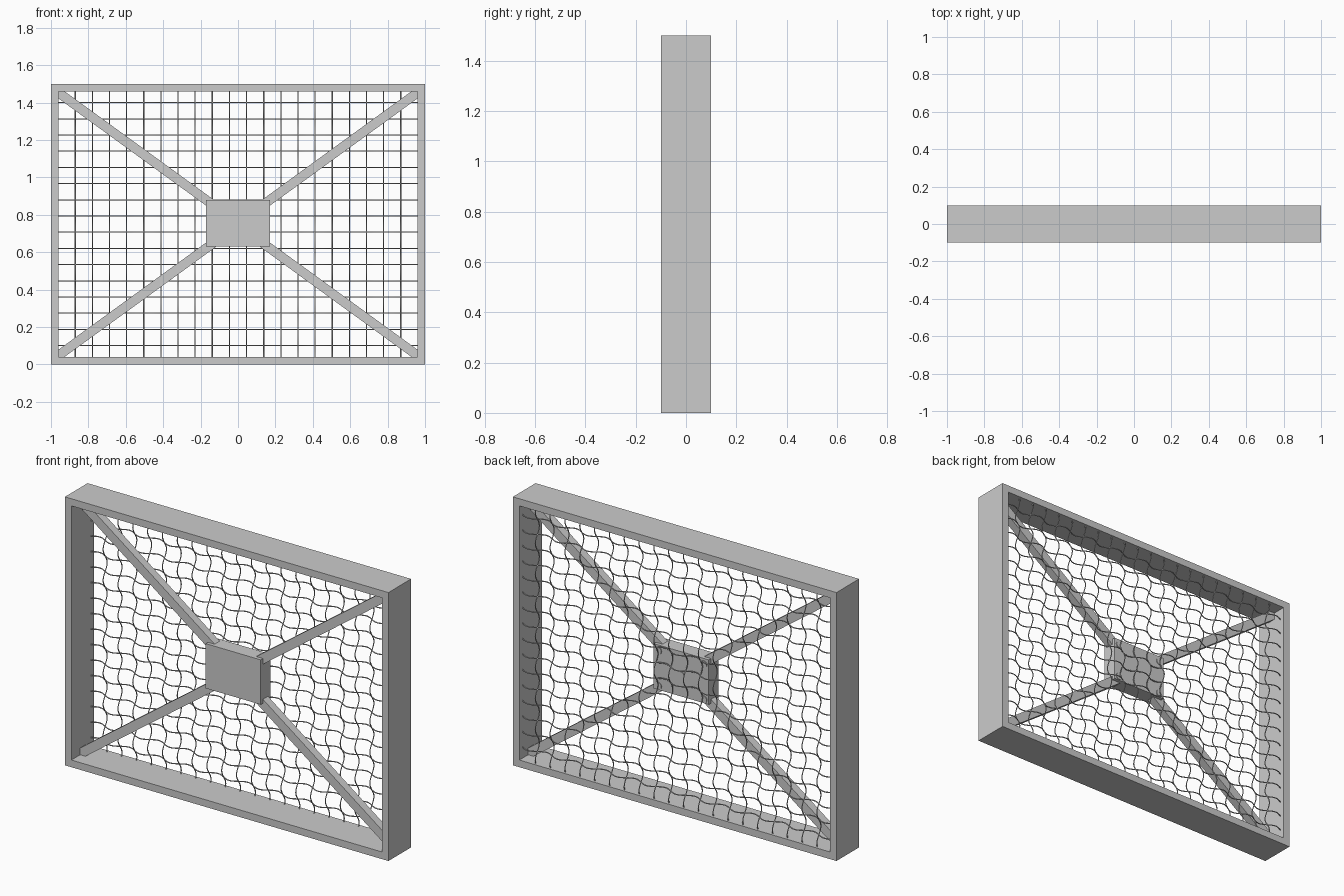
import bpy, math
from mathutils import Vector

cube = bpy.data.objects.get("Cube")
if cube:
    bpy.data.objects.remove(cube, do_unlink=True)

grey = bpy.data.materials.new("light grey")
grey.use_nodes = True
grey.diffuse_color = (0.6, 0.6, 0.6, 1)
grey.node_tree.nodes["Principled BSDF"].inputs["Base Color"].default_value = (0.6, 0.6, 0.6, 1)

W, H, DEPTH, WALL = 2.0, 1.5, 0.2, 0.04
MID = H / 2


def box(name, loc, size, angle=0):
    bpy.ops.mesh.primitive_cube_add(size=1, location=loc, rotation=(0, angle, 0))
    ob = bpy.context.object
    ob.name = name
    ob.scale = size
    ob.data.materials.append(grey)


# Frame: one rectangular ring with a square section
outer = [(-W / 2, 0), (W / 2, 0), (W / 2, H), (-W / 2, H)]
inner = [(x - math.copysign(WALL, x), z + (WALL if z == 0 else -WALL)) for x, z in outer]
verts = [(x, y, z) for y in (-DEPTH / 2, DEPTH / 2) for x, z in outer + inner]
faces = []
for i in range(4):
    j = (i + 1) % 4
    faces += [(i, j, j + 4, i + 4), (i + 8, i + 12, j + 12, j + 8),
              (i, i + 8, j + 8, j), (i + 4, j + 4, j + 12, i + 12)]
mesh = bpy.data.meshes.new("frame")
mesh.from_pydata(verts, [], faces)
mesh.materials.append(grey)
bpy.context.collection.objects.link(bpy.data.objects.new("frame", mesh))

# Centre housing with five bolt heads on its back
box("centre_box", (0, 0, MID + 0.005), (0.34, 0.085, 0.25))
for i, (x, z) in enumerate([(0, 0), (1, 1), (1, -1), (-1, 1), (-1, -1)]):
    bpy.ops.mesh.primitive_cylinder_add(
        vertices=16, radius=0.02, depth=0.02,
        location=(x * 0.14, 0.037, MID + z * 0.098), rotation=(math.pi / 2, 0, 0))
    bolt = bpy.context.object
    bolt.name = f"bolt_{i + 1}"
    bolt.data.materials.append(grey)
    bpy.ops.object.shade_smooth_by_angle()

# Diagonal struts from the housing into the frame corners
for side, sx in (("left", 1), ("right", -1)):
    for level, sz in (("upper", 1), ("lower", -1)):
        a = Vector((sx * 0.13, 0, MID + sz * 0.1))
        b = Vector((sx * 0.97, 0, MID + sz * 0.71))
        d = b - a
        box(f"{level}_{side}_strut", (a + b) / 2, (d.length, 0.045, 0.05),
            -math.atan2(d.z, d.x))

# Crimped wire screen near the back
COLS, ROWS = 20, 16
PX, PZ = 0.0916, 0.0866


def wires(name, count, cells, place):
    cu = bpy.data.curves.new(name, "CURVE")
    cu.dimensions = "3D"
    cu.bevel_depth = 0.003
    cu.bevel_resolution = 1
    cu.materials.append(grey)
    steps = 8
    for k in range(count):
        sp = cu.splines.new("POLY")
        sp.points.add(cells * steps)
        for n, p in enumerate(sp.points):
            t = n / steps
            y = 0.07 + 0.018 * math.sin(math.pi * t)
            p.co = (*place(k, t, y), 1)
    bpy.context.collection.objects.link(bpy.data.objects.new(name, cu))


# Every wire swings once per two cells and meets the others at the crossings
wires("upright_wires", COLS, ROWS + 1,
      lambda k, t, y: ((k - (COLS - 1) / 2) * PX, y, MID + (t - (ROWS + 1) / 2) * PZ))
wires("level_wires", ROWS, COLS + 1,
      lambda k, t, y: ((t - (COLS + 1) / 2) * PX, y, MID + (k - (ROWS - 1) / 2) * PZ))
